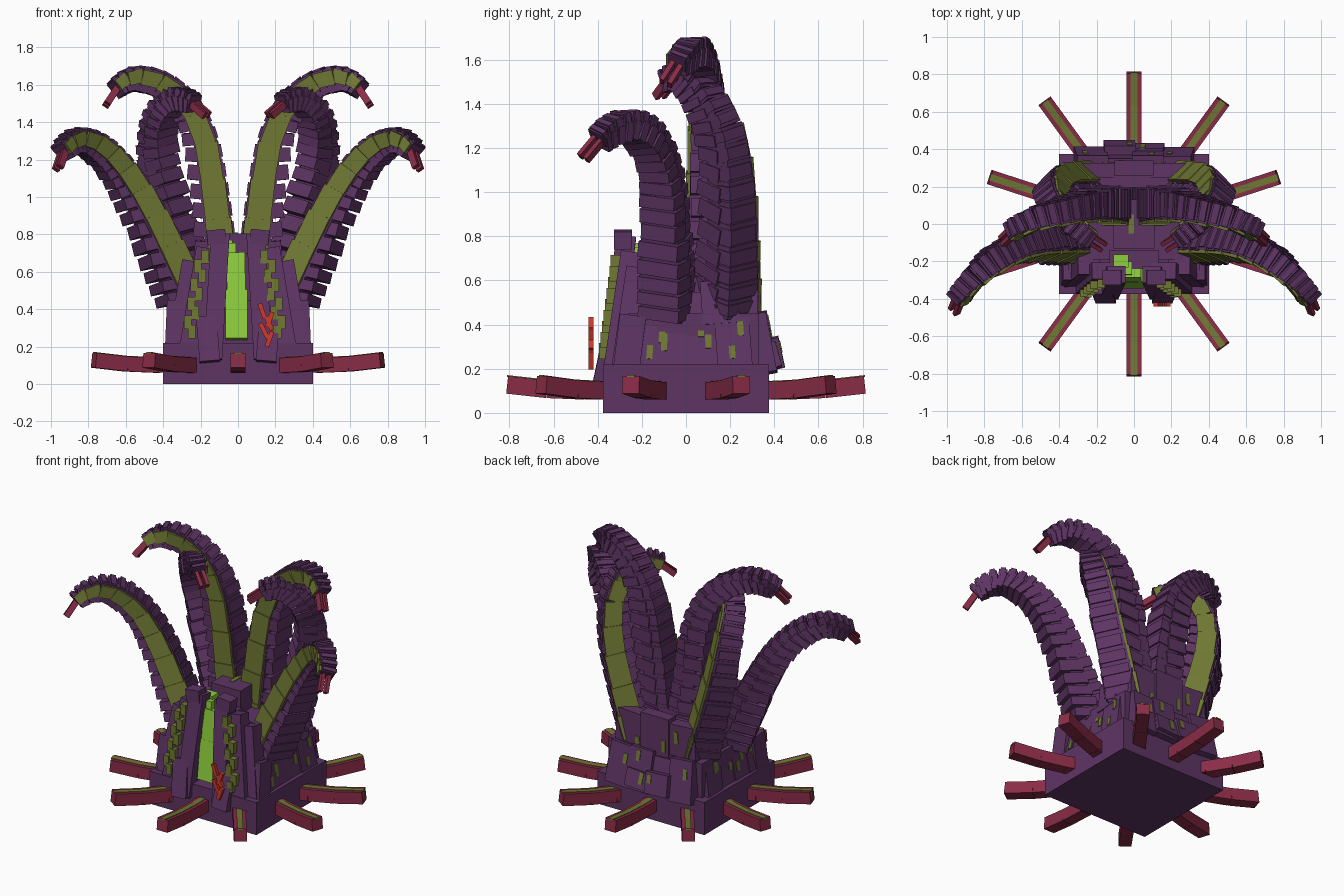
import bpy, bmesh, math, random
from mathutils import Vector, Matrix

random.seed(4)
cube = bpy.data.objects.get("Cube")
if cube:
    bpy.data.objects.remove(cube)


def material(name, rgb):
    m = bpy.data.materials.new(name)
    m.use_nodes = True
    m.diffuse_color = (*rgb, 1)
    m.node_tree.nodes["Principled BSDF"].inputs["Base Color"].default_value = (*rgb, 1)
    return m


MATS = [material("purple_hide", (0.112, 0.035, 0.127)),
        material("olive_moss", (0.162, 0.19, 0.034)),
        material("crimson_root", (0.25, 0.025, 0.063)),
        material("bright_green_glow", (0.262, 0.61, 0.045)),
        material("scarlet_mark", (0.62, 0.04, 0.022))]
PURPLE, OLIVE, CRIMSON, GLOW, SCARLET = range(5)


def box(bm, centre, size, mat, axes=None):
    """Box with full sizes along three axes (world axes by default)."""
    rot = Matrix(axes).transposed().to_4x4() if axes else Matrix()
    made = bmesh.ops.create_cube(bm, size=1.0, matrix=Matrix.Translation(centre) @ rot @ Matrix.Diagonal((*size, 1)))
    for f in {f for v in made["verts"] for f in v.link_faces}:
        f.material_index = mat


def frame(along, facing):
    """Axes: side, facing, along."""
    t = along.normalized()
    g = (facing - facing.dot(t) * t).normalized()
    return t.cross(g), g, t


def beam(bm, p0, p1, width, depth, mat, facing=(0, -1, 0)):
    p0, p1 = Vector(p0), Vector(p1)
    axes = frame(p1 - p0, Vector(facing))
    box(bm, (p0 + p1) / 2, (width, depth, (p1 - p0).length), mat, axes)


def finish(name, bm, mirror=False):
    bmesh.ops.recalc_face_normals(bm, faces=bm.faces)
    me = bpy.data.meshes.new(name)
    bm.to_mesh(me)
    bm.free()
    for m in MATS:
        me.materials.append(m)
    ob = bpy.data.objects.new(name, me)
    bpy.context.collection.objects.link(ob)
    if mirror:
        mod = ob.modifiers.new("mirror", 'MIRROR')
        mod.use_mirror_merge = False


def smooth_path(points, n):
    """Catmull-Rom samples through the points."""
    p = [Vector(q) for q in points]
    p = [2 * p[0] - p[1]] + p + [2 * p[-1] - p[-2]]
    out = []
    for i in range(n + 1):
        s = i / n * (len(p) - 3)
        k = min(int(s), len(p) - 4)
        t = s - k
        a, b, c, d = p[k:k + 4]
        out.append(0.5 * (2 * b + (c - a) * t + (2 * a - 5 * b + 4 * c - d) * t ** 2
                          + (3 * b - a - 3 * c + d) * t ** 3))
    return out


def tentacle(name, points, facing, ribs=22):
    bm = bmesh.new()
    facing = Vector(facing)
    path = smooth_path(points, ribs)
    fleshy = ribs - 2
    for i in range(fleshy):
        a, b = path[i], path[i + 1]
        u = i / ribs
        side, g, t = frame(b - a, facing)
        mid, step = (a + b) / 2, (b - a).length
        half, depth = 0.12 - 0.078 * u, 0.103 - 0.063 * u
        # plain outer shell, then the tilted rib that juts out inside the curl
        box(bm, mid - side * half * 0.25, (half * 1.4, depth * 1.85, step * 1.15), PURPLE, (side, g, t))
        tilt = Matrix.Rotation(0.22, 3, g)
        grow = random.uniform(0.92, 1.06)
        box(bm, mid + side * half * 0.3 - g * depth * 0.08,
            (half * 1.4 * grow, depth * 2.0 * grow, step * 0.78), PURPLE, (tilt @ side, g, tilt @ t))
        box(bm, mid - side * half * (0.62 + 0.12 * u) - g * depth * 0.1,
            (half * 0.8, depth * 1.8 * grow, step * 0.7), PURPLE, (side, g, t))
    # long moss-coloured plates down one face
    for i in range(0, fleshy, 2):
        a, b = path[i], path[i + 2]
        u = (i + 1) / ribs
        side, g, t = frame(b - a, facing)
        half, depth = 0.12 - 0.078 * u, 0.103 - 0.063 * u
        box(bm, (a + b) / 2 + g * depth * 0.9 - side * half * (0.3 - 0.1 * u),
            (half * (1.3 - 0.1 * u), depth * 0.45, (b - a).length * 1.06), OLIVE, (side, g, t))
    # two-pronged claw
    side, g, t = frame(path[-1] - path[-2], facing)
    for s in (-1, 1):
        offset = g * 0.02 * s
        beam(bm, path[fleshy] + offset - t * 0.02, path[-1] + offset + t * 0.05, 0.038, 0.022, CRIMSON, g)
    finish(name, bm, mirror=True)


tentacle("tall_tentacles", [(0.095, 0.11, 0.5), (0.125, 0.1, 0.75), (0.155, 0.1, 1.03), (0.2, 0.1, 1.3), (0.29, 0.09, 1.49),
                            (0.42, 0.06, 1.6), (0.55, 0.02, 1.63), (0.635, -0.03, 1.59), (0.68, -0.07, 1.53)], (0, -1, 0))
tentacle("front_tentacles", [(0.285, -0.09, 0.44), (0.38, -0.095, 0.65), (0.5, -0.1, 0.9), (0.615, -0.12, 1.1),
                             (0.73, -0.18, 1.24), (0.84, -0.27, 1.3), (0.92, -0.37, 1.26), (0.95, -0.435, 1.19)], (-0.4, -0.9, 0))
tentacle("back_tentacles", [(0.23, 0.18, 0.47), (0.3, 0.19, 0.7), (0.385, 0.19, 1.0), (0.425, 0.16, 1.25),
                            (0.41, 0.08, 1.42), (0.34, 0.01, 1.51), (0.26, -0.06, 1.51), (0.2, -0.1, 1.465)], (-0.7, 0.7, 0))

# Radial roots: three bent segments with a moss stripe on top
bm = bmesh.new()
profile = [(0.2, 0.105), (0.46, 0.1), (0.63, 0.107), (0.81, 0.127)]
up = Vector((0, 0, 1))
for k in range(10):
    ang = math.radians(90 + 36 * k)
    d = Vector((math.cos(ang), math.sin(ang), 0))
    for (r0, z0), (r1, z1) in zip(profile, profile[1:]):
        p0, p1 = d * r0 + up * z0, d * r1 + up * z1
        beam(bm, p0, p1, 0.08, 0.08, CRIMSON, up)
        beam(bm, p0 + up * 0.04, p1 + up * 0.04, 0.036, 0.008, OLIVE, up)
finish("radial_roots", bm)

# Base and stepped body
bm = bmesh.new()
box(bm, (0, 0, 0.11), (0.8, 0.75, 0.22), PURPLE)
finish("base_block", bm)

bm = bmesh.new()
box(bm, (0, 0.035, 0.33), (0.7, 0.59, 0.24), PURPLE)
box(bm, (0, 0.06, 0.53), (0.56, 0.5, 0.24), PURPLE)
box(bm, (0, 0.0, 0.68), (0.22, 0.26, 0.25), PURPLE)
box(bm, (-0.015, 0.0, 0.806), (0.03, 0.1, 0.008), OLIVE)
finish("body_core", bm)

# Tilted rock slabs round the sides and back
bm = bmesh.new()


def slab_row(out, along, reach, count, span, z0, z1, lean, patches=1):
    for i in range(count):
        s = (i + 0.5) / count * 2 - 1
        j = random.uniform(-0.02, 0.02)
        p0 = Vector(out) * (reach + j) + Vector(along) * (s * span) + Vector((0, 0, z0))
        p1 = Vector(out) * (reach + j - lean) + Vector(along) * (s * span * 0.92) + Vector((0, 0, z1 + 2 * j))
        width = 2.1 * span / count
        beam(bm, p0, p1, width, 0.08, PURPLE, out)
        # moss patches lying on the slab
        side, g, t = frame(p1 - p0, Vector(out))
        for q in range(patches):
            spot = p0.lerp(p1, random.uniform(0.35, 0.85)) + side * width * random.uniform(-0.35, 0.35)
            box(bm, spot + g * 0.04, (0.028, 0.009, random.uniform(0.05, 0.08)), OLIVE, (side, g, t))


for sx in (-1, 1):
    slab_row((sx, 0, 0), (0, 1, 0), 0.355, 4, 0.3, 0.18, 0.43, 0.04, 2)
    slab_row((sx, 0, 0), (0, 1, 0), 0.3, 3, 0.24, 0.4, 0.56, 0.03)
slab_row((0, 1, 0), (1, 0, 0), 0.36, 4, 0.32, 0.18, 0.42, 0.05)
slab_row((0, 1, 0), (1, 0, 0), 0.28, 3, 0.3, 0.38, 0.65, 0.0)
slab_row((0, 1, 0), (1, 0, 0), 0.39, 2, 0.16, 0.2, 0.3, 0.03)
finish("rock_slabs", bm)

# Front maw: leaning pillars, crown and shoulder rocks
bm = bmesh.new()
beam(bm, (0.135, -0.36, 0.13), (0.095, -0.27, 0.8), 0.1, 0.09, PURPLE)
beam(bm, (0.25, -0.33, 0.18), (0.16, -0.25, 0.72), 0.13, 0.09, PURPLE)
beam(bm, (0.32, -0.29, 0.18), (0.24, -0.22, 0.65), 0.12, 0.1, PURPLE)
beam(bm, (0.33, -0.27, 0.2), (0.32, -0.24, 0.44), 0.12, 0.12, PURPLE)
beam(bm, (0.15, -0.4, 0.12), (0.17, -0.35, 0.36), 0.11, 0.05, PURPLE)
beam(bm, (0.065, -0.285, 0.79), (0.165, -0.285, 0.78), 0.08, 0.08, PURPLE)
finish("maw_pillars", bm, mirror=True)

# Broken strips of moss stepping up the pillars
bm = bmesh.new()
for sx, foot in ((-1, 0.262), (1, 0.228)):
    for i in range(9):
        wobble = 0.016 if i % 2 else -0.016
        box(bm, (sx * (foot - i * 0.009 + wobble), -0.368 + i * 0.0065, 0.28 + i * 0.05), (0.04, 0.05, 0.072), OLIVE)
finish("moss_strips", bm)

# Glowing slit between the pillars
bm = bmesh.new()
box(bm, (0, -0.19, 0.46), (0.26, 0.1, 0.48), PURPLE)
beam(bm, (-0.008, -0.31, 0.24), (-0.008, -0.275, 0.5), 0.115, 0.07, GLOW)
beam(bm, (-0.008, -0.28, 0.45), (-0.012, -0.25, 0.7), 0.098, 0.07, GLOW)
beam(bm, (-0.035, -0.245, 0.62), (-0.035, -0.235, 0.75), 0.05, 0.07, GLOW)
box(bm, (-0.07, -0.198, 0.74), (0.08, 0.07, 0.06), GLOW)
finish("glowing_slit", bm)

# Scarlet slash marks
bm = bmesh.new()
for x, z, lean in ((0.13, 0.39, -0.014), (0.17, 0.345, 0.014), (0.14, 0.285, -0.02), (0.168, 0.24, 0.014)):
    beam(bm, (x - lean, -0.43, z - 0.04), (x + lean, -0.43, z + 0.04), 0.024, 0.022, SCARLET)
beam(bm, (0.15, -0.43, 0.36), (0.182, -0.43, 0.29), 0.024, 0.022, SCARLET)
finish("slash_marks", bm)
